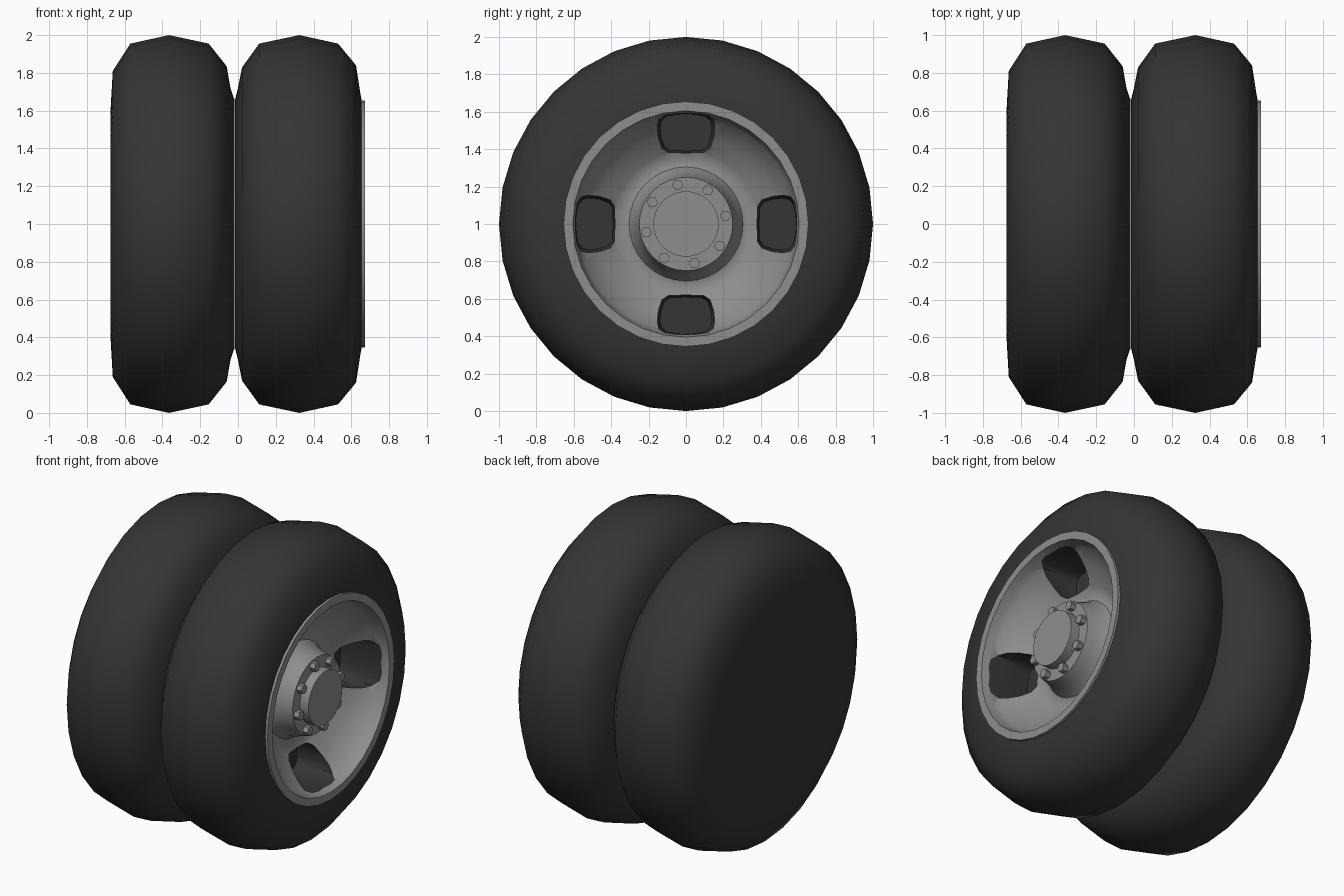
import bpy, bmesh, math
from mathutils import Vector

if "Cube" in bpy.data.objects:
    bpy.data.objects.remove(bpy.data.objects["Cube"])


def material(name, c):
    m = bpy.data.materials.new(name)
    m.diffuse_color = (c, c, c, 1)
    m.use_nodes = True
    m.node_tree.nodes["Principled BSDF"].inputs["Base Color"].default_value = m.diffuse_color
    return m


RUBBER = material("black rubber", 0.035)
METAL = material("grey metal", 0.27)


def finish(name, bm, mats, angle):
    bmesh.ops.remove_doubles(bm, verts=bm.verts, dist=1e-5)
    bmesh.ops.recalc_face_normals(bm, faces=bm.faces)
    for f in bm.faces:
        f.smooth = True
    me = bpy.data.meshes.new(name)
    bm.to_mesh(me)
    bm.free()
    for m in mats:
        me.materials.append(m)
    me.set_sharp_from_angle(angle=math.radians(angle))
    ob = bpy.data.objects.new(name, me)
    bpy.context.collection.objects.link(ob)
    return ob


def lathe(name, profile, mats, angle=35, segs=32):
    """Revolve (x, radius) points about the wheel axle."""
    bm = bmesh.new()
    rings = []
    for x, r in profile:
        rings.append([bm.verts.new((x, r * math.sin(2 * math.pi * i / segs),
                                    1 + r * math.cos(2 * math.pi * i / segs)))
                      for i in range(segs)])
    for a, b in zip(rings, rings[1:]):
        for i in range(segs):
            j = (i + 1) % segs
            bm.faces.new((a[i], a[j], b[j], b[i]))
    return finish(name, bm, mats, angle)


# Tyres
lathe("inner_tyre", [(-0.675, 0), (-0.675, 0.60), (-0.663, 0.81), (-0.57, 0.955),
                     (-0.365, 1.0), (-0.155, 0.955), (-0.06, 0.835), (-0.04, 0.72),
                     (-0.018, 0.655), (-0.018, 0)], [RUBBER], 62)
lathe("outer_tyre", [(-0.016, 0), (-0.016, 0.655), (0.0, 0.72), (0.022, 0.83),
                     (0.112, 0.955), (0.325, 1.0), (0.53, 0.955), (0.625, 0.84),
                     (0.648, 0.69), (0.656, 0.65), (0.656, 0.61), (0.56, 0.61)], [RUBBER], 62)

# Dished wheel with raised lip and central hub cone
rim = lathe("wheel_rim", [(0.15, 0), (0.15, 0.60), (0.645, 0.60), (0.645, 0.655), (0.672, 0.655),
                          (0.672, 0.605), (0.63, 0.595), (0.58, 0.58), (0.50, 0.485),
                          (0.43, 0.39), (0.41, 0.34), (0.42, 0.305), (0.46, 0.28),
                          (0.52, 0.262), (0.57, 0.25), (0.57, 0)], [METAL, RUBBER], 40)

# Four rounded hand holes cut into the dish, dark inside
outline = [(-0.115, 0.585), (-0.06, 0.596), (0.0, 0.60), (0.06, 0.596), (0.115, 0.585),
           (0.145, 0.56), (0.154, 0.52), (0.147, 0.46), (0.128, 0.405), (0.095, 0.383),
           (0.0, 0.38), (-0.095, 0.383), (-0.128, 0.405), (-0.147, 0.46), (-0.154, 0.52),
           (-0.145, 0.56)]
bm = bmesh.new()
for k in range(4):
    c, s = math.cos(k * math.pi / 2), math.sin(k * math.pi / 2)
    rings = []
    for x, scale in ((0.75, 1.0), (0.40, 1.0), (0.33, 0.9)):
        ring = []
        for t, r in outline:
            t, r = t * scale, 0.49 + (r - 0.49) * scale
            r = min(r, math.sqrt(0.592 ** 2 - t * t))
            ring.append(bm.verts.new((x, t * c + r * s, 1 - t * s + r * c)))
        rings.append(ring)
    n = len(outline)
    for a, b in zip(rings, rings[1:]):
        for i in range(n):
            bm.faces.new((a[i], a[(i + 1) % n], b[(i + 1) % n], b[i]))
    bm.faces.new(rings[0])
    bm.faces.new(rings[-1])
for f in bm.faces:
    f.material_index = 1
cutter = finish("hole_cutter", bm, [METAL, RUBBER], 40)
cutter.hide_render = True
mod = rim.modifiers.new("holes", "BOOLEAN")
mod.operation = "DIFFERENCE"
mod.solver = "EXACT"
mod.object = cutter
bpy.context.view_layer.objects.active = rim
bpy.ops.object.modifier_apply(modifier=mod.name)
bpy.data.objects.remove(cutter)
rim.data.set_sharp_from_angle(angle=math.radians(40))

# Hub cap
lathe("hub_cap", [(0.56, 0), (0.56, 0.175), (0.632, 0.175), (0.632, 0)], [METAL])

# Eight hexagonal wheel nuts
bm = bmesh.new()
for k in range(8):
    a = math.radians(12 + 45 * k)
    cy, cz = 0.215 * math.cos(a), 1 + 0.215 * math.sin(a)
    rings = [[bm.verts.new((x, cy + 0.03 * math.cos(i * math.pi / 3),
                            cz + 0.03 * math.sin(i * math.pi / 3))) for i in range(6)]
             for x in (0.56, 0.605)]
    for i in range(6):
        j = (i + 1) % 6
        bm.faces.new((rings[0][i], rings[0][j], rings[1][j], rings[1][i]))
    bm.faces.new(rings[0])
    bm.faces.new(rings[1])
finish("wheel_nuts", bm, [METAL], 30)
